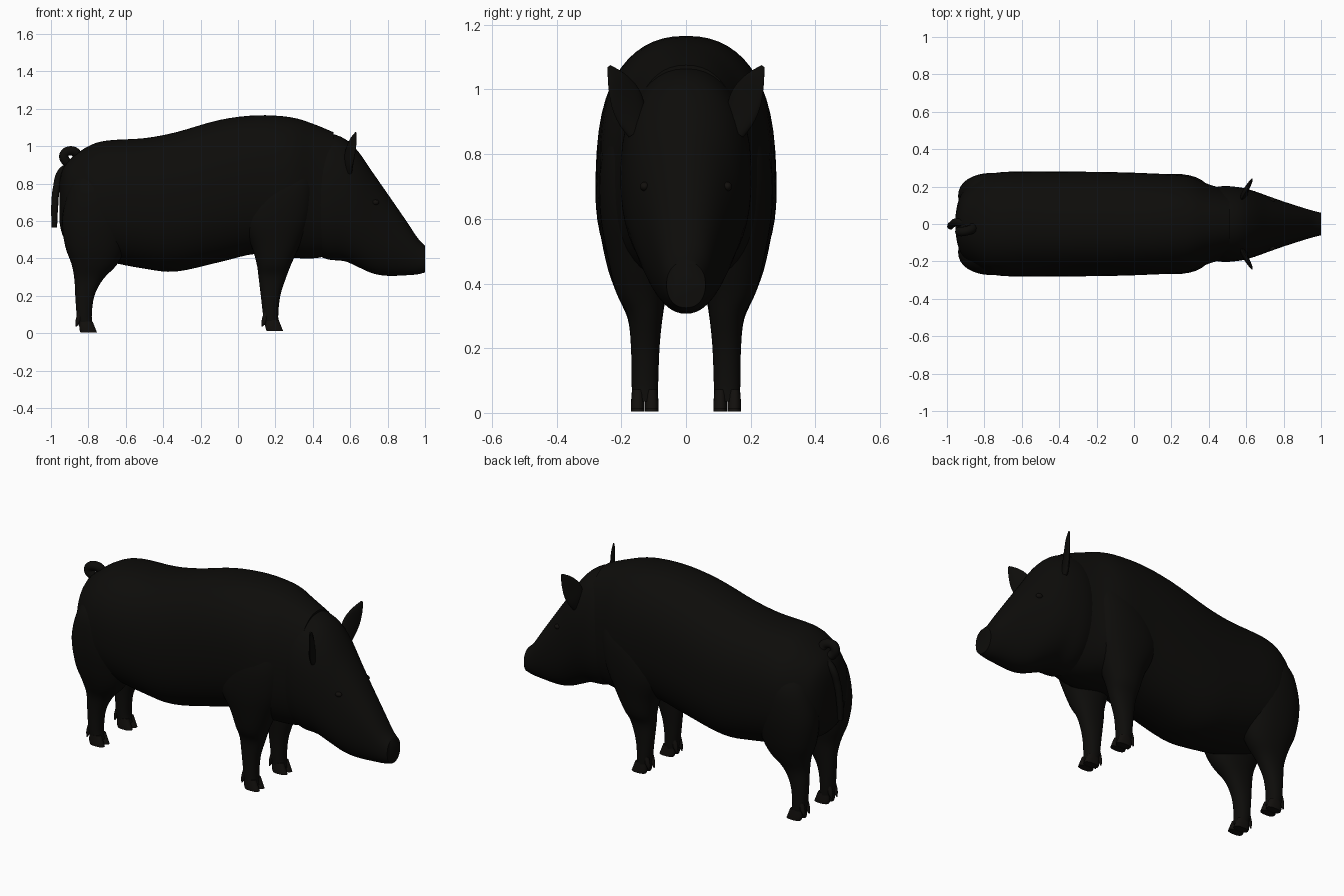
import bpy, bmesh, math
from mathutils import Vector

if "Cube" in bpy.data.objects:
    bpy.data.objects.remove(bpy.data.objects["Cube"])


def material(name, colour):
    m = bpy.data.materials.new(name)
    m.diffuse_color = (*colour, 1)
    m.use_nodes = True
    m.node_tree.nodes["Principled BSDF"].inputs["Base Color"].default_value = m.diffuse_color
    return m


HIDE = material("black_hide", (0.004, 0.0037, 0.003))
HOOF = material("dark_hoof", (0.006, 0.005, 0.004))


def smooth_rows(rows, n):
    """Catmull-Rom interpolation of rows of numbers."""
    out = []
    for i in range(len(rows) - 1):
        p0, p1 = rows[max(i - 1, 0)], rows[i]
        p2, p3 = rows[i + 1], rows[min(i + 2, len(rows) - 1)]
        for k in range(n):
            t = k / n
            out.append([0.5 * (2 * b + (c - a) * t + (2 * a - 5 * b + 4 * c - d) * t * t
                               + (3 * b - a - 3 * c + d) * t ** 3)
                        for a, b, c, d in zip(p0, p1, p2, p3)])
    out.append(list(rows[-1]))
    return out


def loft(name, rows, u, v, mat=HIDE, sides=40, power=2.0, steps=4, mirror=False):
    """Superellipse rings; row = centre x, y, z, half size along u, along v."""
    u, v = Vector(u).normalized(), Vector(v).normalized()
    bm = bmesh.new()
    rings = []
    for x, y, z, a, b in smooth_rows(rows, steps):
        ring = []
        for i in range(sides):
            t = math.tau * i / sides
            c, s = math.cos(t), math.sin(t)
            c = math.copysign(abs(c) ** (2 / power), c)
            s = math.copysign(abs(s) ** (2 / power), s)
            ring.append(bm.verts.new(Vector((x, y, z)) + u * a * c + v * b * s))
        rings.append(ring)
    for r, q in zip(rings, rings[1:]):
        for i in range(sides):
            j = (i + 1) % sides
            bm.faces.new((r[i], r[j], q[j], q[i]))
    bm.faces.new(rings[0])
    bm.faces.new(rings[-1])
    bmesh.ops.recalc_face_normals(bm, faces=bm.faces)
    return finish(name, bm, mat, mirror)


def finish(name, bm, mat, mirror):
    me = bpy.data.meshes.new(name)
    bm.to_mesh(me)
    bm.free()
    ob = bpy.data.objects.new(name, me)
    bpy.context.collection.objects.link(ob)
    me.materials.append(mat)
    if mirror:
        mod = ob.modifiers.new("mirror", 'MIRROR')
        mod.use_axis = (False, True, False)
        mod.use_mirror_merge = False
    bpy.ops.object.select_all(action='DESELECT')
    ob.select_set(True)
    bpy.context.view_layer.objects.active = ob
    bpy.ops.object.shade_smooth_by_angle(angle=math.radians(50))
    return ob


def along_x(profile):
    """x, bottom, top, half width -> loft rows."""
    return [(x, 0, (b + t) / 2, w, (t - b) / 2) for x, b, t, w in profile]


def along_z(profile):
    """z, min x, max x, min y, max y -> loft rows."""
    return [((x0 + x1) / 2, (y0 + y1) / 2, z, (x1 - x0) / 2, (y1 - y0) / 2)
            for z, x0, x1, y0, y1 in profile]


def ball(name, centre, size, mat, mirror=True):
    bm = bmesh.new()
    bmesh.ops.create_uvsphere(bm, u_segments=16, v_segments=10, radius=1)
    for p in bm.verts:
        p.co = Vector(centre) + Vector(a * b for a, b in zip(p.co, size))
    return finish(name, bm, mat, mirror)


# barrel-shaped body
loft("body", along_x([
    (-0.955, 0.60, 0.80, 0.04), (-0.94, 0.53, 0.87, 0.12), (-0.90, 0.47, 0.93, 0.19),
    (-0.80, 0.42, 1.00, 0.255), (-0.70, 0.385, 1.03, 0.278), (-0.50, 0.345, 1.043, 0.28),
    (-0.33, 0.33, 1.075, 0.28), (-0.10, 0.38, 1.14, 0.277), (0.10, 0.425, 1.165, 0.27),
    (0.28, 0.405, 1.155, 0.258), (0.40, 0.40, 1.12, 0.212), (0.51, 0.42, 1.075, 0.18)]),
    (0, 1, 0), (0, 0, 1), power=2.3, sides=56)

# wedge-shaped head ending in the flat snout
loft("head", along_x([
    (0.40, 0.43, 1.06, 0.19), (0.48, 0.395, 1.07, 0.203), (0.57, 0.385, 1.04, 0.195),
    (0.64, 0.355, 0.975, 0.177), (0.72, 0.32, 0.86, 0.148), (0.80, 0.307, 0.745, 0.12),
    (0.90, 0.31, 0.60, 0.088), (0.96, 0.315, 0.51, 0.07), (1.0, 0.325, 0.468, 0.06)]),
    (0, 1, 0), (0, 0, 1), power=2.2, sides=48)
ball("nostril", (0.996, 0.024, 0.40), (0.004, 0.012, 0.02), HOOF)
ball("eye", (0.735, 0.128, 0.70), (0.02, 0.014, 0.014), HOOF)

# upright pointed ears
loft("ear", [(0.59, 0.150, 0.87, 0.035, 0.016), (0.592, 0.167, 0.92, 0.052, 0.016),
             (0.603, 0.188, 0.975, 0.054, 0.012), (0.618, 0.214, 1.03, 0.034, 0.010),
             (0.63, 0.238, 1.072, 0.006, 0.004)],
     (0.35, 0.75, -0.5), (1, -0.3, 0.2), sides=20, mirror=True)

# legs with shoulder and haunch
loft("front_leg", along_z([
    (0.035, 0.145, 0.222, 0.088, 0.166), (0.09, 0.135, 0.215, 0.086, 0.168),
    (0.20, 0.122, 0.226, 0.082, 0.170), (0.30, 0.11, 0.258, 0.073, 0.180),
    (0.37, 0.10, 0.285, 0.065, 0.215), (0.47, 0.07, 0.33, 0.05, 0.240),
    (0.62, 0.0, 0.39, 0.05, 0.266), (0.78, 0.06, 0.41, 0.05, 0.262),
    (0.92, 0.17, 0.40, 0.08, 0.215)]),
    (1, 0, 0), (0, 1, 0), sides=32, power=2.2, mirror=True)
loft("hind_leg", along_z([
    (0.035, -0.85, -0.772, 0.088, 0.166), (0.09, -0.862, -0.782, 0.086, 0.168),
    (0.20, -0.87, -0.768, 0.082, 0.170), (0.29, -0.875, -0.72, 0.073, 0.180),
    (0.37, -0.89, -0.645, 0.06, 0.215), (0.47, -0.925, -0.60, 0.04, 0.248),
    (0.62, -0.94, -0.57, 0.03, 0.272), (0.78, -0.90, -0.62, 0.05, 0.262),
    (0.88, -0.84, -0.68, 0.08, 0.20)]),
    (1, 0, 0), (0, 1, 0), sides=32, power=2.2, mirror=True)

# cloven hooves and dewclaws
for part, x, z in (("front", 0.145, 0.012), ("hind", -0.85, 0.004)):
    for side, y in (("inner", 0.106), ("outer", 0.149)):
        loft(f"{part}_{side}_hoof", along_z([
            (z, x + 0.008, x + 0.096, y - 0.021, y + 0.021),
            (z + 0.02, x + 0.002, x + 0.088, y - 0.021, y + 0.021),
            (z + 0.06, x + 0.004, x + 0.072, y - 0.018, y + 0.018)]),
            (1, 0, 0), (0, 1, 0), HOOF, sides=20, power=2.4, mirror=True)
        loft(f"{part}_{side}_dewclaw", along_z([
            (0.035, x - 0.018, x - 0.012, y - 0.004, y + 0.004),
            (0.07, x - 0.018, x + 0.012, y - 0.012, y + 0.012),
            (0.11, x - 0.008, x + 0.024, y - 0.012, y + 0.012)]),
            (1, 0, 0), (0, 1, 0), HOOF, sides=12, mirror=True)

# curled tail with a hanging end
path = [(-0.87, 0.0, 0.90, 1.2), (-0.915, -0.03, 0.915, 1.2), (-0.93, -0.04, 0.955, 1.2),
        (-0.89, -0.035, 0.975, 1.2), (-0.86, -0.02, 0.95, 1.2), (-0.885, 0.0, 0.905, 1.1),
        (-0.945, 0.01, 0.86, 1.0), (-0.97, 0.0, 0.78, 0.9), (-0.98, -0.01, 0.68, 0.9),
        (-0.982, -0.015, 0.565, 0.7)]
cu = bpy.data.curves.new("tail", 'CURVE')
cu.dimensions = '3D'
cu.bevel_depth = 0.021
cu.bevel_resolution = 3
cu.use_fill_caps = True
sp = cu.splines.new('BEZIER')
sp.bezier_points.add(len(path) - 1)
for p, (x, y, z, r) in zip(sp.bezier_points, path):
    p.co, p.radius = (x, y, z), r
    p.handle_left_type = p.handle_right_type = 'AUTO'
cu.materials.append(HIDE)
bpy.context.collection.objects.link(bpy.data.objects.new("tail", cu))
